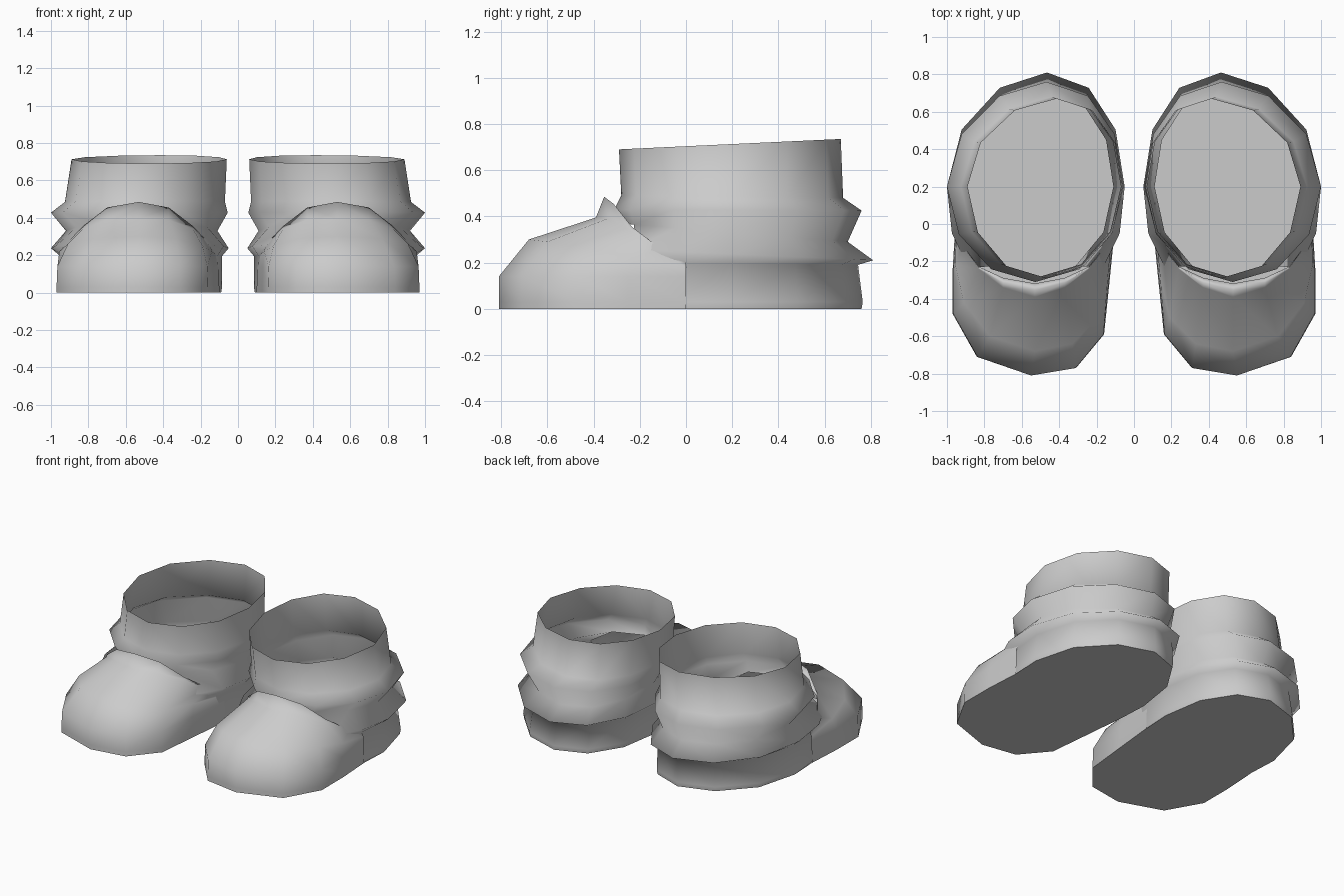
import bpy, math

if "Cube" in bpy.data.objects:
    bpy.data.objects.remove(bpy.data.objects["Cube"])

SIDES = 12
CY = 0.2


def ring(x0, x1, y0, y1, zf, zb, low=False):
    """Twelve-sided loop; z runs from zf at the front to zb at the back."""
    pts = []
    for k in range(SIDES):
        a = 2 * math.pi * k / SIDES
        c, s = math.cos(a), math.sin(a)
        if low and s < -0.01:            # squarer where it tucks into the foot
            c = math.copysign(abs(c) ** 0.4, c)
        x = (x0 + x1) / 2 + (x1 - x0) / 2 * c - 0.06 * max(s, 0) ** 2
        y = CY + s * ((y1 - CY) if s > 0 else (CY - y0))
        pts.append((x, y, zf + (zb - zf) * (y - y0) / (y1 - y0)))
    return pts


def make(name, verts, faces):
    me = bpy.data.meshes.new(name)
    me.from_pydata(verts, [], faces)
    me.validate()
    ob = bpy.data.objects.new(name, me)
    bpy.context.collection.objects.link(ob)
    me.polygons.foreach_set("use_smooth", [True] * len(me.polygons))
    ob.modifiers.new("pair", "MIRROR").use_axis[0] = True
    return ob


def loft(name, rows, spans):
    """Skin neighbouring rows; spans[i] lists the columns to fill."""
    n = len(rows[0])
    verts = [p for r in rows for p in r]
    faces = []
    for i, cols in enumerate(spans):
        for k in cols:
            a, b = k % n, (k + 1) % n
            faces.append((i * n + a, i * n + b, (i + 1) * n + b, (i + 1) * n + a))
    return make(name, verts, faces)


# Ankle shaft with two folds, running down into the heel
heel_base = ring(0.09, 0.965, -0.3, 0.76, 0, 0, True)
rings = [
    heel_base,
    ring(0.085, 0.97, -0.3, 0.765, 0.03, 0.03, True),
    ring(0.085, 0.95, -0.3, 0.745, 0.20, 0.19, True),
    ring(0.05, 1.00, -0.3, 0.81, 0.26, 0.21, True),
    ring(0.11, 0.92, -0.29, 0.70, 0.37, 0.29),
    ring(0.055, 1.00, -0.31, 0.76, 0.43, 0.425),
    ring(0.07, 0.925, -0.28, 0.68, 0.49, 0.48),
    ring(0.06, 0.89, -0.29, 0.67, 0.69, 0.735),
]
back, full = range(-2, 8), range(SIDES)
loft("ankle_shaft", rings, [back] * 4 + [full] * 3)

# Toe: outline at the ground, shoulder line, then the arched tongue edge
outline = [(0.955, 0.0), (0.97, -0.25), (0.97, -0.48), (0.84, -0.71), (0.55, -0.81),
           (0.31, -0.77), (0.16, -0.59), (0.13, -0.3), (0.10, 0.0)]
shoulder = [(0.95, 0.0, 0.18), (0.955, -0.22, 0.22), (0.91, -0.42, 0.26),
            (0.77, -0.60, 0.29), (0.53, -0.68, 0.30), (0.33, -0.64, 0.29),
            (0.19, -0.50, 0.25), (0.14, -0.28, 0.22), (0.11, 0.0, 0.18)]
arch = [(0.94, 0.0, 0.20), (0.92, -0.11, 0.26), (0.83, -0.24, 0.34),
        (0.70, -0.34, 0.39), (0.53, -0.39, 0.395), (0.37, -0.34, 0.39),
        (0.24, -0.24, 0.34), (0.15, -0.11, 0.26), (0.11, 0.0, 0.20)]
lift = [0, 0, 0.015, 0.065, 0.09, 0.065, 0.015, 0, 0]
ridge = [(x, y + 0.4 * h, z + h) for (x, y, z), h in zip(arch, lift)]
tuck = [(x, y + 0.8 * h, z - 0.1 * h) for (x, y, z), h in zip(arch, lift)]
sole_edge = [(x, y, 0) for x, y in outline]
welt = [(x, y, 0.03) for x, y in outline]
side = [(0.53 + (x - 0.53) * 0.99, y, 0.14) for x, y in outline]
loft("toe_upper", [sole_edge, welt, side, shoulder, arch, ridge, tuck],
     [range(8)] * 6)

# Flat sole closing toe and heel
sole = sole_edge + [heel_base[k] for k in range(6, -1, -1)]
make("sole", sole, [tuple(reversed(range(len(sole))))])
